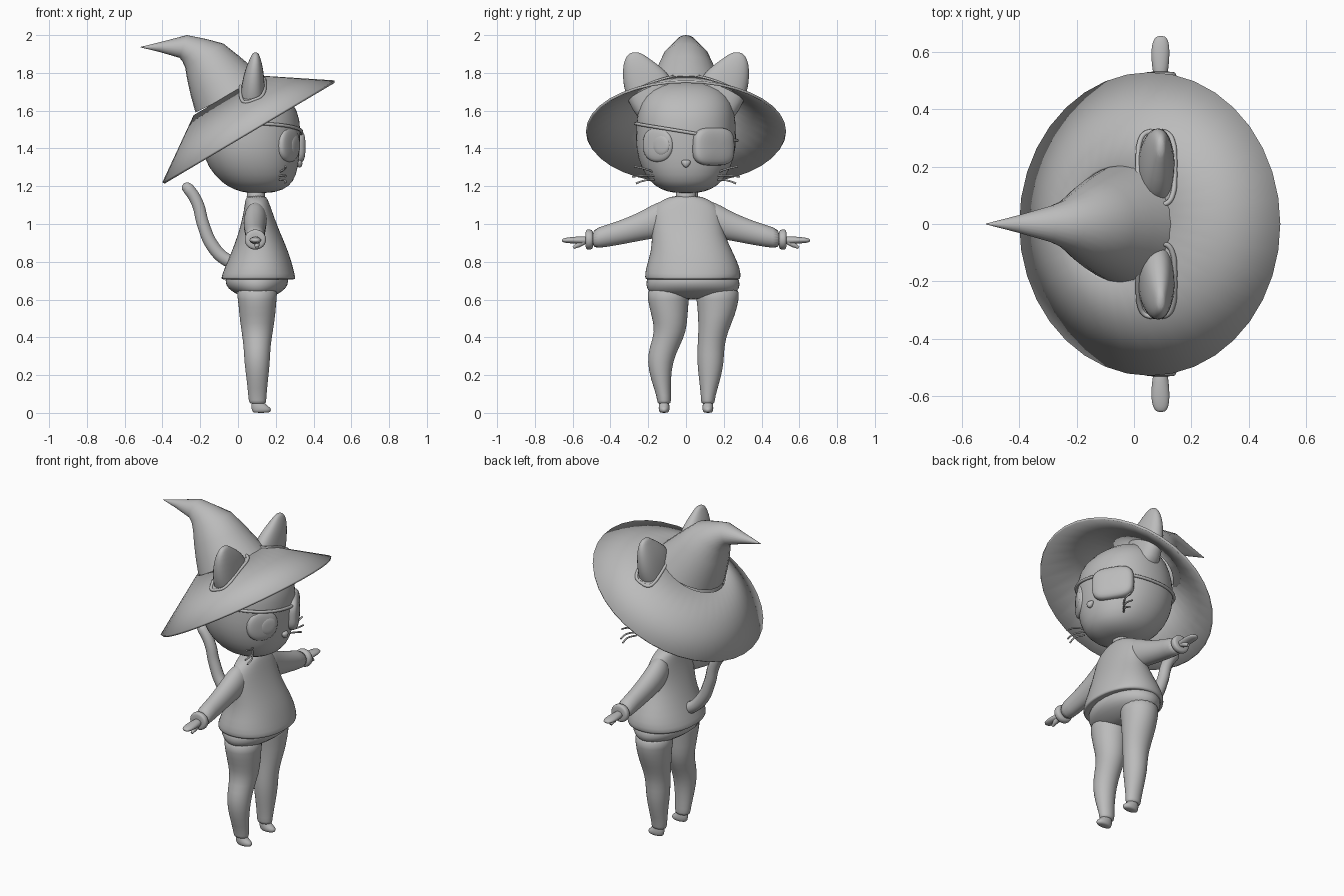
import bpy
import bmesh
import math
from mathutils import Vector

cube = bpy.data.objects.get("Cube")
if cube:
    bpy.data.objects.remove(cube)

grey = bpy.data.materials.new("plain grey")
grey.use_nodes = True
grey.diffuse_color = (0.5, 0.5, 0.5, 1)
grey.node_tree.nodes["Principled BSDF"].inputs["Base Color"].default_value = (0.5, 0.5, 0.5, 1)

X, Y, Z = Vector((1, 0, 0)), Vector((0, 1, 0)), Vector((0, 0, 1))


def superpoint(a, power):
    c, s = math.cos(a), math.sin(a)
    k = (abs(c) ** power + abs(s) ** power) ** (-1 / power)
    return c * k, s * k


def loft(name, rings, seg=20, power=2, caps=True, subsurf=1):
    """Skin a list of (centre, half axis, half axis) rings."""
    bm = bmesh.new()
    loops = []
    for c, u, v in rings:
        pts = [superpoint(2 * math.pi * i / seg, power) for i in range(seg)]
        loops.append([bm.verts.new(c + u * p + v * q) for p, q in pts])
    for a, b in zip(loops, loops[1:]):
        for i in range(seg):
            j = (i + 1) % seg
            bm.faces.new((a[i], a[j], b[j], b[i]))
    if caps:
        bm.faces.new(loops[0][::-1])
        bm.faces.new(loops[-1])
    bmesh.ops.recalc_face_normals(bm, faces=bm.faces)
    for f in bm.faces:
        f.smooth = True
    me = bpy.data.meshes.new(name)
    bm.to_mesh(me)
    bm.free()
    ob = bpy.data.objects.new(name, me)
    bpy.context.collection.objects.link(ob)
    me.materials.append(grey)
    if subsurf:
        mod = ob.modifiers.new("smooth", 'SUBSURF')
        mod.levels = mod.render_levels = subsurf
    return ob


def flat(z, x0, x1, y0, y1):
    """Horizontal ring from its extents."""
    return (Vector(((x0 + x1) / 2, (y0 + y1) / 2, z)), X * (x1 - x0) / 2, Y * (y1 - y0) / 2)


def upright(y, x0, x1, z0, z1):
    """Ring across the y axis from its extents."""
    return (Vector(((x0 + x1) / 2, y, (z0 + z1) / 2)), X * (x1 - x0) / 2, Z * (z1 - z0) / 2)


def tube(name, pts, radius, closed=False, taper=None):
    cu = bpy.data.curves.new(name, 'CURVE')
    cu.dimensions = '3D'
    cu.bevel_depth = radius
    cu.bevel_resolution = 3
    cu.resolution_u = 6
    cu.use_fill_caps = True
    sp = cu.splines.new('BEZIER')
    sp.bezier_points.add(len(pts) - 1)
    for i, (bp, p) in enumerate(zip(sp.bezier_points, pts)):
        bp.co = p
        bp.handle_left_type = bp.handle_right_type = 'AUTO'
        bp.radius = taper[i] if taper else 1
    sp.use_cyclic_u = closed
    cu.materials.append(grey)
    ob = bpy.data.objects.new(name, cu)
    bpy.context.collection.objects.link(ob)
    return ob


def dome(name, centre, normal, w, h, depth, power=2):
    """Low bulging plate facing along the normal."""
    n = Vector(normal).normalized()
    u = Z.cross(n).normalized()
    v = n.cross(u)
    steps = ((-1, 0.97), (0.3, 1), (0.7, 0.93), (0.93, 0.65), (1, 0.25))
    return loft(name, [(Vector(centre) + n * depth * d, u * w * s, v * h * s) for d, s in steps],
                24, power)


# Head
head = [(1.163, .05, .17, -.06, .06), (1.18, -.02, .24, -.13, .13), (1.22, -.09, .295, -.19, .19),
        (1.3, -.16, .32, -.24, .24), (1.4, -.195, .33, -.267, .267), (1.5, -.2, .333, -.265, .265),
        (1.6, -.18, .32, -.26, .26), (1.68, -.13, .26, -.23, .23), (1.735, -.06, .18, -.16, .16),
        (1.755, 0, .1, -.07, .07)]
loft("head", [flat(*r) for r in head], 28, 2.2)


def head_point(a, z, out=0):
    for lo, hi in zip(head, head[1:]):
        if lo[0] <= z <= hi[0]:
            t = (z - lo[0]) / (hi[0] - lo[0])
            c, u, v = flat(*[p + (q - p) * t for p, q in zip(lo, hi)])
            p, q = superpoint(a, 2.2)
            return c + u * p + v * q + Vector((math.cos(a), math.sin(a), 0)) * out


# Face
dome("eye", (.262, -.143, 1.42), (.85, -.53, 0), .095, .095, .036, 2.3)
dome("pupil", (.294, -.128, 1.417), (.87, -.5, 0), .053, .056, .02)
dome("eye_patch", (.272, .143, 1.41), (.85, .53, 0), .125, .102, .045, 4)
loft("nose", [flat(1.298, .315, .335, -.008, .008), flat(1.315, .305, .342, -.022, .022),
              flat(1.332, .3, .342, -.028, .028), flat(1.34, .305, .33, -.018, .018)], 12)
strap = [2 * math.pi * i / 24 for i in range(24)]
tube("patch_strap", [head_point(a, 1.487 - .045 * math.sin(a), .003) for a in strap], .009, True)
for side, s in (("right", -1), ("left", 1)):
    for i, (z0, z1, y1) in enumerate(((1.275, 1.305, .275), (1.255, 1.25, .285), (1.235, 1.215, .265))):
        tube(f"{side}_whisker_{i + 1}", [(.22, s * .17, z0), (.25, s * .225, (z0 + z1) / 2 + .004),
                                         (.25, s * y1, z1)], .005)

# Hat, tilted back
base = Vector((.055, 0, 1.49))
axis = Vector((-.51, 0, .86)).normalized()
across = Y.cross(axis).normalized()
BRIM, CROWN, RISE = .53, .205, .222
brim = loft("hat_brim", [(base + axis * RISE * t, across * r, Y * r) for t, r in
                         ((0, BRIM), (.5, (BRIM + CROWN) / 2), (1, CROWN))], 36, caps=False, subsurf=0)
mod = brim.modifiers.new("thickness", 'SOLIDIFY')
mod.thickness = .014
mod.offset = -1
crown_edges = [((-.225, 1.59), (.14, 1.775)), ((-.25, 1.68), (.07, 1.835)),
               ((-.268, 1.76), (.005, 1.89)), ((-.28, 1.83), (-.077, 1.955)),
               ((-.295, 1.862), (-.17, 1.98)), ((-.31, 1.88), (-.27, 2.0)),
               ((-.42, 1.912), (-.4, 1.966)), ((-.516, 1.935), (-.514, 1.938))]
crown = []
for p, q in crown_edges:
    p, q = Vector((p[0], 0, p[1])), Vector((q[0], 0, q[1]))
    crown.append(((p + q) / 2, (q - p) / 2, Y * (q - p).length / 2))
loft("hat_crown", crown, 24, caps=False, subsurf=0)


def brim_height(x, y):
    lo, hi = 1.2, 2
    for _ in range(30):
        z = (lo + hi) / 2
        d = Vector((x, y, z)) - base
        h = d.dot(axis)
        if (d - axis * h).length < BRIM - h * (BRIM - CROWN) / RISE:
            lo = z
        else:
            hi = z
    return lo


# Ears, passing through rimmed holes in the brim
ear = [(1.53, 0, .15, .04, .23), (1.6, .005, .15, .05, .285), (1.69, .012, .145, .055, .325),
       (1.78, .025, .14, .07, .338), (1.85, .05, .128, .155, .333), (1.89, .07, .115, .215, .315),
       (1.91, .08, .105, .245, .29)]
for side, s in (("right", -1), ("left", 1)):
    loft(side + "_ear", [flat(z, x0, x1, s * y0, s * y1) for z, x0, x1, y0, y1 in ear], 16, 2.5)
    rim = []
    for i in range(20):
        p, q = superpoint(2 * math.pi * i / 20, 3.5)
        x, y = .078 + .064 * p, s * (.195 + .128 * q)
        rim.append((x, y, brim_height(x, y)))
    tube(side + "_ear_rim", rim, .009, True)

# Neck and jumper
loft("neck", [flat(z, .045, .145, -.055, .055) for z in (1.1, 1.14, 1.2)], 16)
loft("jumper", [flat(*r) for r in (
    (.72, -.05, .26, -.18, .25), (.703, -.085, .3, -.21, .28), (.712, -.092, .307, -.22, .291),
    (.76, -.075, .295, -.217, .291), (.85, -.035, .27, -.185, .25), (.95, .002, .225, -.18, .2),
    (1.04, .025, .19, -.185, .19), (1.1, .035, .17, -.17, .17), (1.135, .04, .155, -.11, .11),
    (1.15, .05, .143, -.065, .065))], 24, 2.2)

# Arms
for side, s in (("right", -1), ("left", 1)):
    loft(side + "_sleeve", [upright(s * y, *r) for y, *r in (
        (.08, .04, .15, .95, 1.12), (.15, .03, .155, .925, 1.122), (.22, .028, .15, .915, 1.075),
        (.32, .035, .145, .895, 1.03), (.42, .04, .14, .878, .995), (.505, .04, .145, .865, .972))])
    loft(side + "_cuff", [upright(s * y, *r) for y, *r in (
        (.49, .05, .135, .88, .955), (.497, .036, .148, .866, .97), (.515, .034, .15, .862, .972),
        (.53, .037, .147, .866, .972), (.532, .055, .13, .885, .95))])
    loft(side + "_hand", [upright(s * y, *r) for y, *r in (
        (.5, .07, .115, .895, .935), (.55, .062, .122, .89, .935), (.6, .058, .126, .897, .933),
        (.64, .064, .122, .899, .927), (.658, .08, .108, .906, .92))], 14)
    tube(side + "_thumb", [(.1, s * .54, .905), (.1, s * .57, .89), (.1, s * .597, .874)],
         .015, taper=(1, 1, .5))

# Hips and legs, weight shifted to one side
loft("hips", [flat(*r) for r in (
    (.76, -.05, .25, -.19, .26), (.7, -.075, .275, -.215, .288), (.655, -.055, .255, -.212, .287),
    (.625, 0, .205, -.18, .25), (.6, .05, .15, -.08, .16))], 24)
knees = {"right": ((.68, -.02, .22, -.21, .03), (.6, 0, .203, -.205, .015), (.52, .005, .2, -.185, .01),
                   (.43, .018, .185, -.163, .003), (.35, .03, .172, -.195, -.035),
                   (.27, .032, .17, -.206, -.07), (.18, .045, .16, -.188, -.08)),
         "left": ((.68, -.02, .22, .04, .287), (.6, 0, .203, .055, .282), (.52, .005, .2, .063, .262),
                  (.43, .018, .185, .065, .222), (.35, .03, .172, .06, .202),
                  (.27, .032, .17, .058, .202), (.18, .045, .16, .068, .184))}
for side, s in (("right", -1), ("left", 1)):
    y = s * .116
    ankle = [(.08, .055, .15, y - .036, y + .036), (.05, .058, .15, y - .038, y + .038),
             (.048, .075, .135, y - .02, y + .02)]
    loft(side + "_leg", [flat(*r) for r in list(knees[side]) + ankle])
    loft(side + "_foot", [flat(z, x0, x1, y - w, y + w) for z, x0, x1, w in (
        (0, .085, .16, .016), (.006, .075, .175, .027), (.025, .07, .178, .03),
        (.04, .07, .15, .028), (.07, .075, .135, .025))], 16)

# Tail
tube("tail", [(.02, .03, .785), (-.06, .03, .81), (-.135, .03, .885), (-.185, .03, 1.0),
              (-.215, .03, 1.11), (-.262, .03, 1.185), (-.28, .03, 1.2), (-.292, .03, 1.208)],
     .036, taper=(1, 1, 1, .95, .92, .9, .75, .3))
